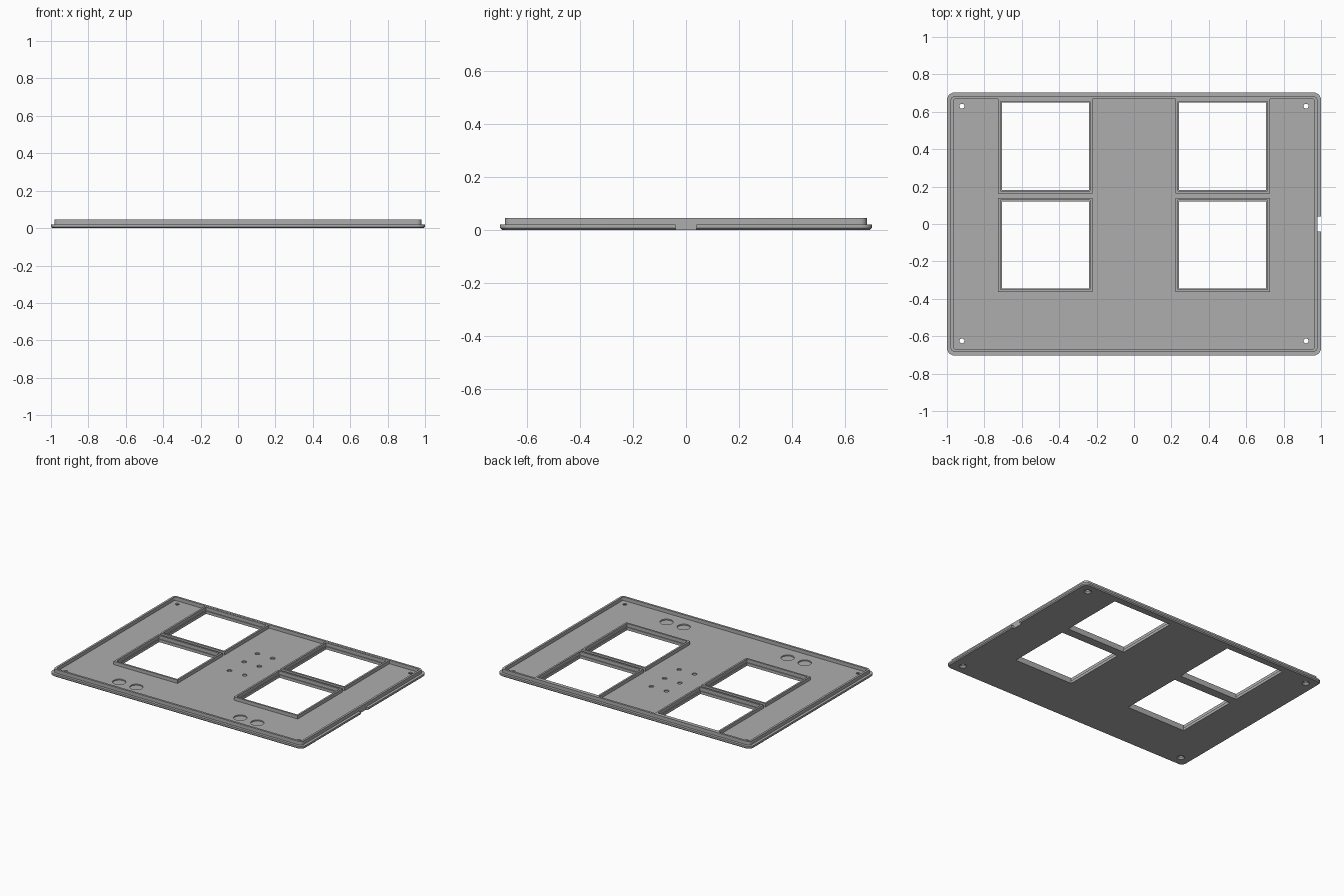
import bpy, bmesh, math

if "Cube" in bpy.data.objects:
    bpy.data.objects.remove(bpy.data.objects["Cube"], do_unlink=True)

HX, HY = 1.0, 0.703        # half size of the panel
FLOOR, TOP = 0.02, 0.045   # floor level and rim top

grey = bpy.data.materials.new("plain grey")
grey.use_nodes = True
colour = (0.42, 0.42, 0.42, 1)
grey.diffuse_color = colour
grey.node_tree.nodes["Principled BSDF"].inputs["Base Color"].default_value = colour


def finish(name, bm, location=(0, 0, 0)):
    bmesh.ops.recalc_face_normals(bm, faces=bm.faces)
    mesh = bpy.data.meshes.new(name)
    bm.to_mesh(mesh)
    bm.free()
    mesh.materials.append(grey)
    ob = bpy.data.objects.new(name, mesh)
    ob.location = location
    bpy.context.collection.objects.link(ob)
    return ob


def rounded_loop(bm, hx, hy, r, z, steps=6):
    """Ring of vertices around a rounded rectangle."""
    verts = []
    for corner, (sx, sy) in enumerate([(1, 1), (-1, 1), (-1, -1), (1, -1)]):
        for i in range(steps + 1):
            a = (corner + i / steps) * math.pi / 2
            verts.append(bm.verts.new((sx * (hx - r) + r * math.cos(a),
                                       sy * (hy - r) + r * math.sin(a), z)))
    return verts


def bridge(bm, a, b):
    for i in range(len(a)):
        j = (i + 1) % len(a)
        bm.faces.new((a[i], a[j], b[j], b[i]))


def box(name, x, y, hx, hy, z0, z1):
    bm = bmesh.new()
    bmesh.ops.create_cube(bm, size=1)
    bmesh.ops.scale(bm, vec=(2 * hx, 2 * hy, z1 - z0), verts=bm.verts)
    return finish(name, bm, (x, y, (z0 + z1) / 2))


def cone(name, x, y, r0, r1, z0, z1):
    bm = bmesh.new()
    bmesh.ops.create_cone(bm, cap_ends=True, segments=32, radius1=r0, radius2=r1, depth=z1 - z0)
    return finish(name, bm, (x, y, (z0 + z1) / 2))


# Panel: chamfered flange, raised rim and floor, as (inset, height) profile
bm = bmesh.new()
profile = [(0.007, 0), (0, 0.007), (0, 0.02), (0.019, 0.02),
           (0.019, TOP), (0.034, TOP), (0.034, FLOOR)]
loops = [rounded_loop(bm, HX - d, HY - d, 0.04 - d * 0.8, z) for d, z in profile]
for a, b in zip(loops, loops[1:]):
    bridge(bm, a, b)
bm.faces.new(loops[0])
bm.faces.new(loops[-1])
panel = finish("panel", bm)

cutters = []
# Windows with a raised frame, leaving a narrow ledge inside
for side, sx in (("left", 1), ("right", -1)):
    for row, y in (("back", 0.416), ("front", -0.112)):
        x = sx * 0.474
        cutters.append(box("window_cutter", x, y, 0.233, 0.233, -0.1, 0.1))
        bm = bmesh.new()
        rings = [[bm.verts.new((h * cx, h * cy, z))
                  for cx, cy in ((1, 1), (-1, 1), (-1, -1), (1, -1))]
                 for h, z in ((0.252, 0.016), (0.252, TOP - 0.001),
                              (0.239, TOP - 0.001), (0.239, 0.016))]
        for i in range(4):
            bridge(bm, rings[i], rings[(i + 1) % 4])
        finish(f"{row}_{side}_window_frame", bm, (x, y, 0))

# Corner screw holes, countersunk from below
for x in (-0.92, 0.92):
    for y in (-0.625, 0.63):
        cutters.append(cone("screw_cutter", x, y, 0.013, 0.013, -0.1, 0.1))
        cutters.append(cone("countersink_cutter", x, y, 0.026, 0.012, -0.001, 0.013))

# Shallow round pockets in the floor
for x in (-0.545, -0.41, 0.41, 0.545):
    cutters.append(cone("large_pocket_cutter", x, -0.56, 0.043, 0.043, 0.012, 0.03))
for x in (-0.06, 0.06):
    for y in (-0.01, 0.155, 0.305):
        cutters.append(cone("small_pocket_cutter", x, y, 0.016, 0.016, 0.012, 0.03))

# Notch in the flange on the left edge
cutters.append(box("notch_cutter", 1.031, 0, 0.05, 0.04, -0.1, 0.1))

# Apply the cuts to the panel
for c in cutters:
    mod = panel.modifiers.new("cut", "BOOLEAN")
    mod.operation = "DIFFERENCE"
    mod.solver = "EXACT"
    mod.object = c
bpy.context.view_layer.update()
result = bpy.data.meshes.new_from_object(
    panel.evaluated_get(bpy.context.evaluated_depsgraph_get()))
panel.modifiers.clear()
panel.data = result
for c in cutters:
    bpy.data.objects.remove(c, do_unlink=True)

# Smooth the rounded corners and hole walls, keep edges sharp
bpy.ops.object.select_all(action="DESELECT")
panel.select_set(True)
bpy.context.view_layer.objects.active = panel
bpy.ops.object.shade_smooth_by_angle(angle=math.radians(30))
